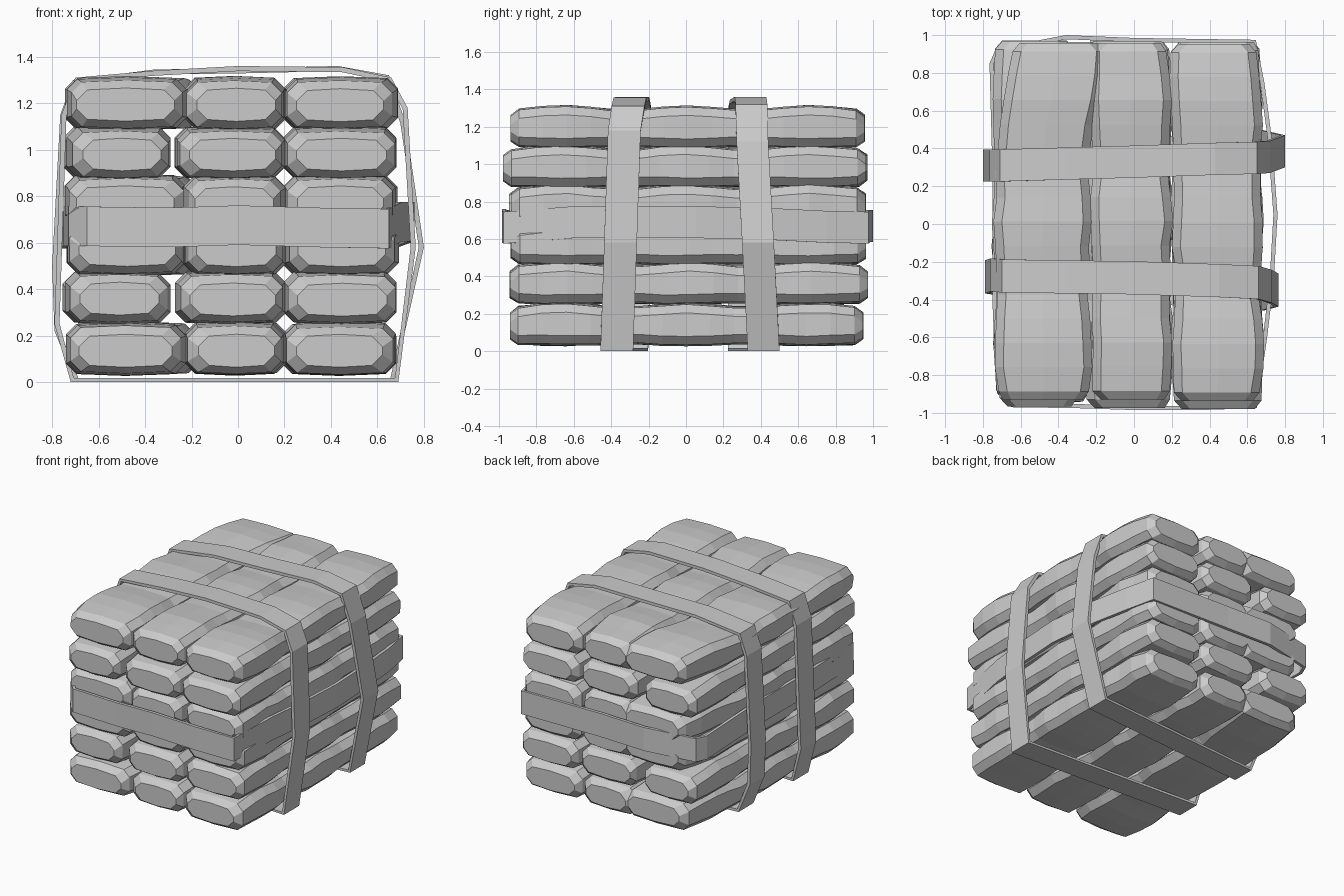
import bpy, bmesh, math, random
from mathutils import Vector

random.seed(4)
if "Cube" in bpy.data.objects:
    bpy.data.objects.remove(bpy.data.objects["Cube"])

grey = bpy.data.materials.new("plain grey")
grey.use_nodes = True
GREY = (0.6, 0.6, 0.6, 1)
grey.diffuse_color = GREY
grey.node_tree.nodes["Principled BSDF"].inputs["Base Color"].default_value = GREY


def finish(bm, name):
    bmesh.ops.recalc_face_normals(bm, faces=bm.faces)
    mesh = bpy.data.meshes.new(name)
    bm.to_mesh(mesh)
    bm.free()
    mesh.materials.append(grey)
    obj = bpy.data.objects.new(name, mesh)
    bpy.context.collection.objects.link(obj)
    return obj


def loft(bm, rings, closed=False):
    """Skin a row of equal vertex rings with quads."""
    n = len(rings[0])
    pairs = list(zip(rings, rings[1:]))
    if closed:
        pairs.append((rings[-1], rings[0]))
    for a, b in pairs:
        for i in range(n):
            j = (i + 1) % n
            bm.faces.new((a[i], a[j], b[j], b[i]))
    if not closed:
        bm.faces.new(rings[0])
        bm.faces.new(rings[-1])


def section(w, h, c):
    """Chamfered rectangle with a slightly crowned top and bottom."""
    half = [(w, -h + c), (w, h - c), (w - c, h), (0, h + 0.008), (c - w, h)]
    return half + [(-w, h - c), (-w, c - h), (c - w, -h), (0, -h - 0.008), (w - c, -h)]


def bar(name, x0, x1, y0, y1, z, lean, flip):
    """Long wavy bar with three bulges and tapered ends."""
    bm = bmesh.new()
    steps = 14
    rings = []
    ys = [y0] + [y0 + 0.045 + (y1 - y0 - 0.09) * i / steps for i in range(steps + 1)] + [y1]
    for k, y in enumerate(ys):
        end = k in (0, len(ys) - 1)
        wave = math.cos(2 * math.pi * y / 0.66)
        w = (x1 - x0) / 2 + 0.008 * wave + random.uniform(-0.006, 0.006)
        h = 0.1 + 0.008 * wave
        if end:
            w, h = w - 0.035, h - 0.03
        back = max(0, y * flip - 0.35)
        cx = (x0 + x1) / 2 + lean * back + random.uniform(-0.006, 0.006)
        cz = z + 0.004 * wave + random.uniform(-0.003, 0.003)
        rings.append([bm.verts.new((cx + px, y, cz + pz))
                      for px, pz in section(w, h, 0.045)])
    loft(bm, rings)
    return finish(bm, name)


def strap(name, path, width, place, thick=0.022):
    """Closed flat band; path holds (u, v, offset) with u, v on its outer line."""
    bm = bmesh.new()
    rings = []
    n = len(path)
    for i, (u, v, off) in enumerate(path):
        a, b = Vector(path[i - 1][:2]), Vector(path[(i + 1) % n][:2])
        p = Vector((u, v))
        t = ((p - a).normalized() + (b - p).normalized()).normalized()
        q = p + Vector((-t.y, t.x)) * thick     # inward on a counter-clockwise path
        ring = [(p, -width / 2), (p, width / 2), (q, width / 2), (q, -width / 2)]
        rings.append([bm.verts.new(place(c.x, c.y, off + d)) for c, d in ring])
    loft(bm, rings, closed=True)
    return finish(bm, name)


# Stacked bars: six layers of three
straight = [(-0.73, -0.235), (-0.22, 0.195), (0.21, 0.675)]
shifted = [(-0.74, -0.32), (-0.265, 0.19), (0.205, 0.67)]
layers = [
    (0.14, straight, -0.935, 0.95, 1),
    (0.36, shifted, -0.945, 0.97, -1),
    (0.57, straight, -0.935, 0.96, 1),
    (0.775, straight, -0.935, 0.96, 1),
    (0.985, shifted, -0.975, 0.965, -1),
    (1.195, straight, -0.935, 0.955, 1),
]
leans = {1: (0.14, -0.02, -0.03), -1: (0.04, 0.02, 0.02)}
for row, (z, columns, y0, y1, flip) in enumerate(layers):
    for col, (x0, x1) in enumerate(columns):
        shift = random.uniform(-0.012, 0.012)
        bar(f"bar_row{row + 1}_{col + 1}", x0, x1, y0 + shift, y1 + shift / 2,
            z, leans[flip][col], flip)


# Two upright straps around the stack
def upright(u, v, w):
    return (u, w, v)


front_path = [
    (-0.72, 0, -0.29), (0.69, 0, -0.37), (0.765, 0.58, -0.35), (0.73, 1.18, -0.33),
    (0.66, 1.31, -0.31), (0.45, 1.355, -0.3), (0, 1.36, -0.285), (-0.36, 1.34, -0.28),
    (-0.7, 1.31, -0.275), (-0.76, 1.15, -0.27), (-0.79, 0.25, -0.28)]
rear_path = [
    (-0.7, 0, 0.31), (0.67, 0, 0.415), (0.8, 0.58, 0.385), (0.72, 1.12, 0.355),
    (0.65, 1.32, 0.35), (0.43, 1.36, 0.345), (0, 1.35, 0.33), (-0.36, 1.345, 0.32),
    (-0.71, 1.3, 0.31), (-0.765, 1.15, 0.31), (-0.8, 0.5, 0.31), (-0.79, 0.22, 0.31)]
strap("front_strap", front_path, 0.175, upright)
strap("rear_strap", rear_path, 0.17, upright)


# Level strap around the sides
def level(u, v, w):
    return (u, v, w)


girth_path = [
    (-0.65, -0.97, 0.67), (-0.3, -0.975, 0.665), (0, -0.985, 0.675), (0.35, -0.985, 0.665),
    (0.65, -0.975, 0.66), (0.705, -0.6, 0.69), (0.74, -0.3, 0.69), (0.76, 0.05, 0.69),
    (0.73, 0.45, 0.68), (0.69, 0.75, 0.665), (0.645, 0.975, 0.66), (0, 0.985, 0.67),
    (-0.36, 1.0, 0.67), (-0.73, 0.93, 0.66), (-0.765, 0.85, 0.66), (-0.75, 0.3, 0.67),
    (-0.75, -0.4, 0.67), (-0.73, -0.88, 0.67)]
strap("girth_strap", girth_path, 0.17, level)
